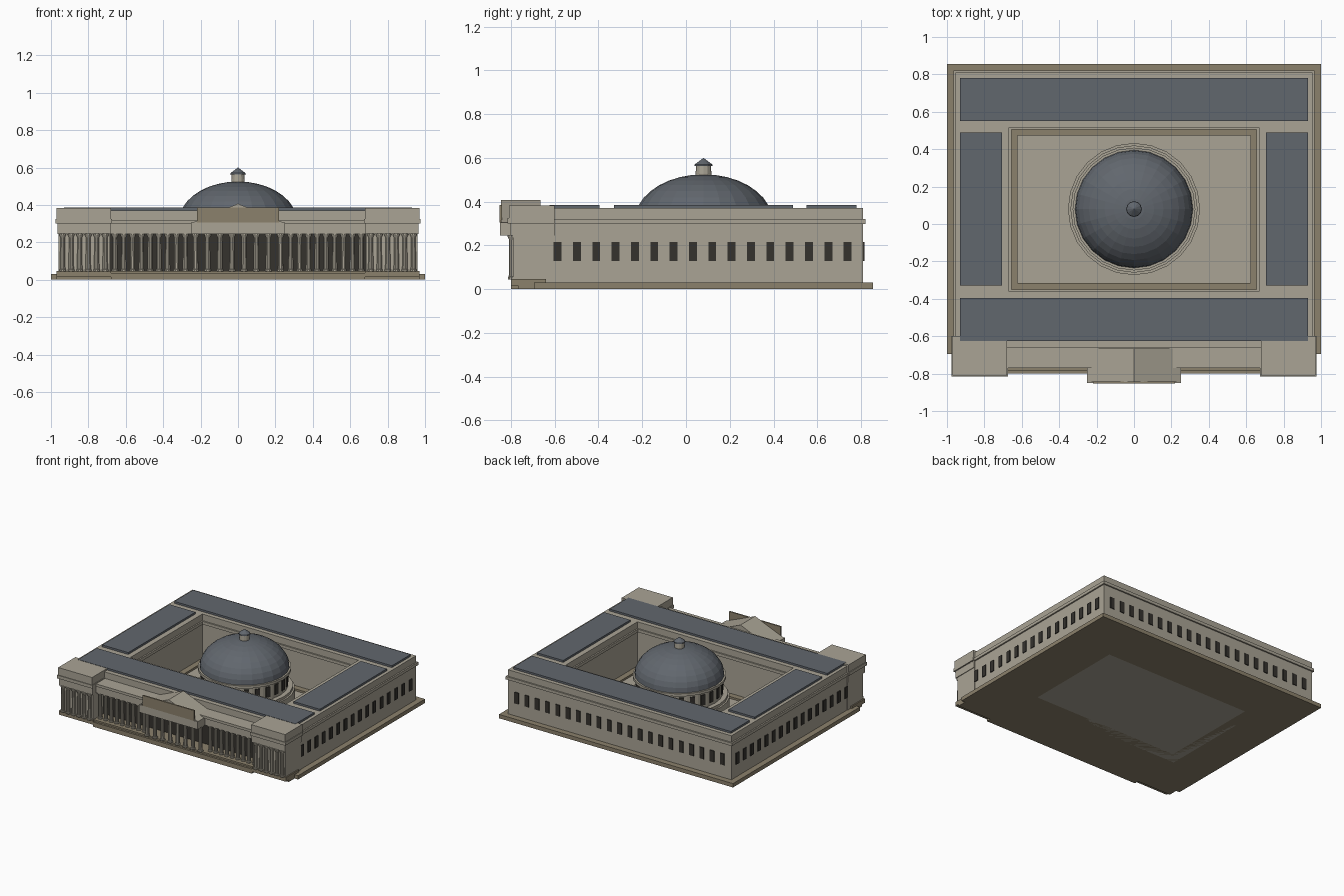
import bpy, bmesh, math

if "Cube" in bpy.data.objects:
    bpy.data.objects.remove(bpy.data.objects["Cube"])

def material(name, rgb):
    m = bpy.data.materials.new(name)
    m.diffuse_color = (*rgb, 1)
    m.use_nodes = True
    m.node_tree.nodes["Principled BSDF"].inputs["Base Color"].default_value = m.diffuse_color
    return m

STONE = material("stone", (0.40, 0.37, 0.30))
TAN = material("base_stone", (0.26, 0.22, 0.15))
SLATE = material("slate", (0.12, 0.135, 0.155))
DARK = material("dark_opening", (0.035, 0.032, 0.027))

def finish(name, bm, mat):
    bmesh.ops.recalc_face_normals(bm, faces=bm.faces)
    me = bpy.data.meshes.new(name)
    bm.to_mesh(me)
    bm.free()
    me.materials.append(mat)
    ob = bpy.data.objects.new(name, me)
    bpy.context.collection.objects.link(ob)
    return ob

def add_box(bm, x0, x1, y0, y1, z0, z1):
    vs = bmesh.ops.create_cube(bm, size=1)["verts"]
    for v in vs:
        v.co = ((x0 + x1) / 2 + v.co.x * (x1 - x0),
                (y0 + y1) / 2 + v.co.y * (y1 - y0),
                (z0 + z1) / 2 + v.co.z * (z1 - z0))

def boxes(name, mat, *dims):
    bm = bmesh.new()
    for d in dims:
        add_box(bm, *d)
    return finish(name, bm, mat)

def frame(name, mat, outset, z0, z1):
    """Rectangular ring around the courtyard, grown by outset on both sides."""
    def rect(x, y0, y1, z):
        return [bm.verts.new(c) for c in ((-x, y0, z), (x, y0, z), (x, y1, z), (-x, y1, z))]
    bm = bmesh.new()
    o, loops = outset, []
    for z in (z0, z1):
        loops.append((rect(0.955 + o, -0.65 - o, 0.81 + o, z),
                      rect(0.667 - o, -0.36 + o, 0.517 - o, z)))
    (ob_, ib), (ot, it) = loops
    for a, b in ((ob_, ot), (ot, it), (it, ib), (ib, ob_)):
        for i in range(4):
            j = (i + 1) % 4
            bm.faces.new((a[i], a[j], b[j], b[i]))
    return finish(name, bm, mat)

def lathe(bm, profile, cx, cy, segs):
    rings = []
    for r, z in profile:
        if r < 1e-5:
            rings.append([bm.verts.new((cx, cy, z))])
        else:
            rings.append([bm.verts.new((cx + r * math.cos(2 * math.pi * i / segs),
                                        cy + r * math.sin(2 * math.pi * i / segs), z))
                          for i in range(segs)])
    for a, b in zip(rings, rings[1:]):
        for i in range(segs):
            j = (i + 1) % segs
            if len(b) == 1:
                bm.faces.new((a[i], a[j], b[0]))
            else:
                bm.faces.new((a[i], a[j], b[j], b[i]))
    for ring in (rings[0], rings[-1]):
        if len(ring) > 1:
            bm.faces.new(ring)

def columns(name, spots, r=0.014):
    bm = bmesh.new()
    z0, z1 = 0.045, 0.248
    for x, y in spots:
        lathe(bm, [(r * 1.3, z0), (r * 1.3, z0 + 0.01), (r, z0 + 0.012),
                   (r * 0.85, z1 - 0.022), (r * 1.35, z1 - 0.008), (r * 1.35, z1)], x, y, 10)
    return finish(name, bm, STONE)

# Four wings around the courtyard
frame("wing_plinth", TAN, 0.045, 0.0, 0.03)
frame("wing_walls", STONE, 0.0, 0.03, 0.37)
frame("wing_cornice", STONE, 0.011, 0.297, 0.32)
boxes("courtyard_floor", STONE, (-0.7, 0.7, -0.4, 0.55, 0.0, 0.015))

# Slate roofs
boxes("slate_roofs", SLATE,
      (-0.93, 0.93, 0.55, 0.78, 0.365, 0.385), (-0.93, 0.93, -0.625, -0.395, 0.365, 0.385),
      (-0.93, -0.707, -0.33, 0.49, 0.365, 0.385), (0.707, 0.93, -0.33, 0.49, 0.365, 0.385))

# Side and back windows
wins = []
for i in range(16):
    y = -0.587 + 0.0884 * i
    for s in (-1, 1):
        wins.append((s * 0.957 - 0.004, s * 0.957 + 0.004, y - 0.018, y + 0.018, 0.128, 0.215))
for i in range(21):
    x = -0.88 + 0.088 * i
    wins.append((x - 0.018, x + 0.018, 0.808, 0.816, 0.128, 0.215))
boxes("windows", DARK, *wins)

# Front steps and recessed colonnade
boxes("front_steps", TAN, (-0.97, 0.97, -0.765, -0.64, 0.0, 0.03),
      (-0.68, 0.68, -0.80, -0.64, 0.0, 0.035), (-0.68, 0.68, -0.785, -0.64, 0.03, 0.047))
boxes("colonnade_back_wall", DARK, (-0.69, 0.69, -0.665, -0.645, 0.045, 0.25))
boxes("colonnade_entablature", STONE, (-0.69, 0.69, -0.76, -0.64, 0.245, 0.315),
      (-0.69, 0.69, -0.77, -0.64, 0.30, 0.32), (-0.69, 0.69, -0.66, -0.62, 0.31, 0.37))
xs = [-0.658 + 0.047 * i for i in range(29)]
columns("colonnade_columns", [(x, -0.74) for x in xs if abs(x) > 0.25])

# Central portico with gable and raised front panel
columns("portico_columns", [(-0.227 + 0.0649 * i, -0.782) for i in range(8)], 0.015)
boxes("portico_entablature", STONE, (-0.25, 0.25, -0.85, -0.70, 0.245, 0.305))
boxes("portico_panel", TAN, (-0.22, 0.22, -0.853, -0.842, 0.305, 0.385))
bm = bmesh.new()
ends = [[bm.verts.new((x, y, z)) for x, z in ((-0.25, 0.303), (0.25, 0.303), (0, 0.407))]
        for y in (-0.845, -0.665)]
for e in ends:
    bm.faces.new(e)
for i in range(3):
    j = (i + 1) % 3
    bm.faces.new((ends[0][i], ends[0][j], ends[1][j], ends[1][i]))
finish("portico_gable", bm, STONE)

# End pavilions
for s, side in ((-1, "left"), (1, "right")):
    def span(a, b):
        return (min(s * a, s * b), max(s * a, s * b))
    boxes(side + "_pavilion", STONE,
          (*span(0.685, 0.96), -0.79, -0.60, 0.03, 0.25),
          (*span(0.68, 0.965), -0.805, -0.60, 0.245, 0.30),
          (*span(0.675, 0.975), -0.815, -0.60, 0.30, 0.325),
          (*span(0.68, 0.97), -0.81, -0.60, 0.32, 0.383))
    boxes(side + "_pavilion_base", TAN, (*span(0.68, 0.97), -0.80, -0.64, 0.015, 0.047))
    columns(side + "_pavilion_columns", [(s * (0.71 + 0.0455 * i), -0.797) for i in range(6)])

# Round reading-hall drum, dome and lantern in the courtyard
CY = 0.08
bm = bmesh.new()
lathe(bm, [(0.353, 0.01), (0.353, 0.15), (0.34, 0.15), (0.34, 0.17), (0.305, 0.17),
           (0.305, 0.288), (0.328, 0.292), (0.328, 0.312), (0.30, 0.312)], 0, CY, 24)
finish("drum", bm, STONE)
bm = bmesh.new()
for i in range(24):
    a = 2 * math.pi * (i + 0.5) / 24
    vs = bmesh.ops.create_cube(bm, size=1)["verts"]
    for v in vs:
        r, t, z = 0.303 + v.co.x * 0.01, v.co.y * 0.036, 0.232 + v.co.z * 0.08
        v.co = (r * math.cos(a) - t * math.sin(a), CY + r * math.sin(a) + t * math.cos(a), z)
finish("drum_windows", bm, DARK)
bm = bmesh.new()
arc = [math.radians(10 * i) for i in range(10)]
lathe(bm, [(0.315 * math.cos(t), 0.312 + 0.213 * math.sin(t)) for t in arc], 0, CY, 24)
finish("dome", bm, SLATE)
bm = bmesh.new()
lathe(bm, [(0.036, 0.51), (0.036, 0.53), (0.034, 0.565)], 0, CY, 12)
finish("lantern", bm, STONE)
bm = bmesh.new()
lathe(bm, [(0.042, 0.563), (0.04, 0.57), (0, 0.6)], 0, CY, 12)
finish("lantern_cap", bm, SLATE)
